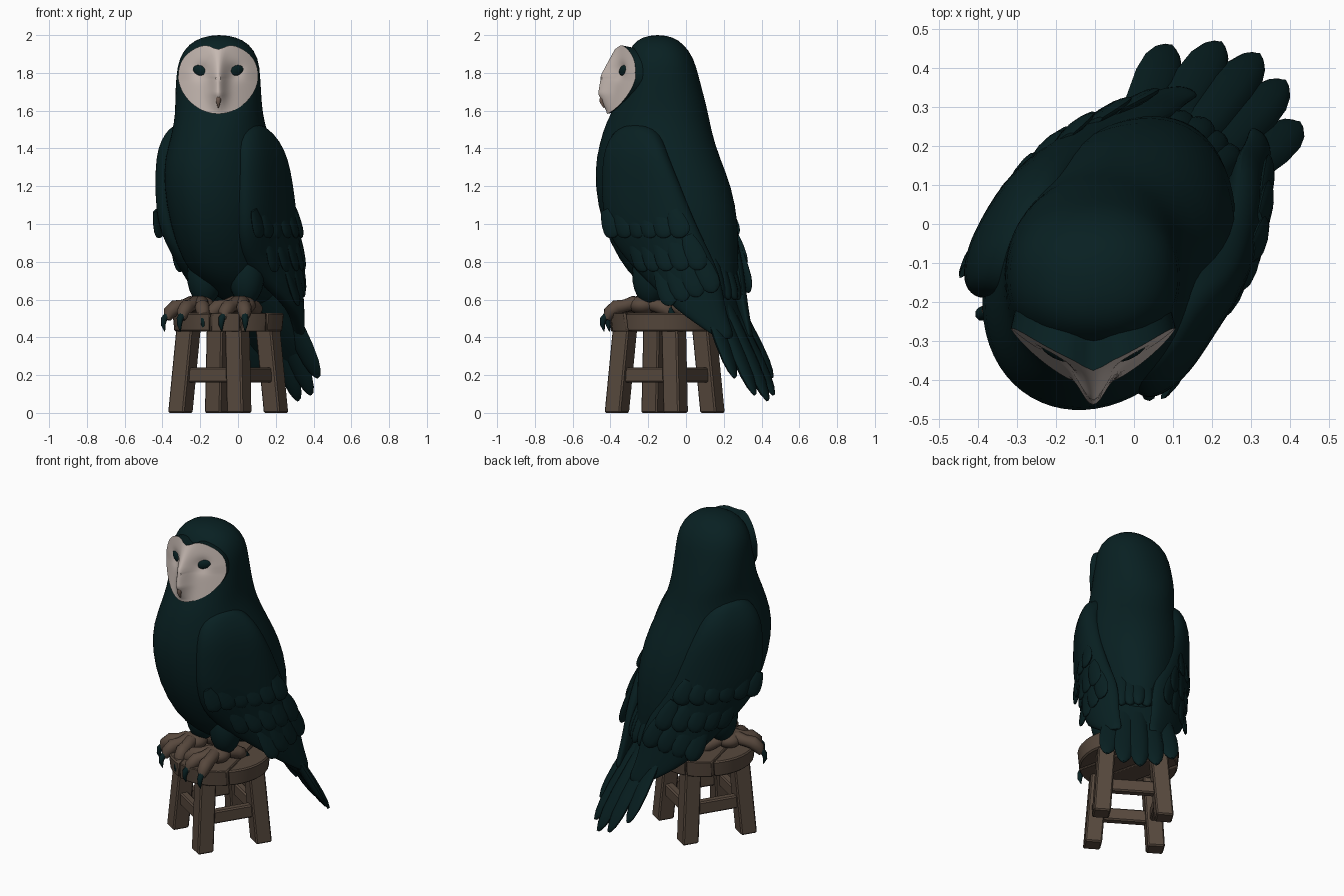
import bpy, bmesh, math
from mathutils import Vector, Matrix

if "Cube" in bpy.data.objects:
    bpy.data.objects.remove(bpy.data.objects["Cube"])

def material(name, c):
    m = bpy.data.materials.new(name)
    m.diffuse_color = (*c, 1)
    m.use_nodes = True
    m.node_tree.nodes["Principled BSDF"].inputs["Base Color"].default_value = m.diffuse_color
    return m

TEAL = material("dark teal plumage", (0.0025, 0.0145, 0.016))
PALE = material("pale face", (0.56, 0.48, 0.44))
WOOD = material("brown wood", (0.095, 0.066, 0.047))
SKIN = material("brown feet", (0.095, 0.064, 0.046))
BEAK = material("beak brown", (0.17, 0.115, 0.09))

YAW = math.radians(31)          # the body is turned, the head looks straight ahead
CS, SN = math.cos(YAW), math.sin(YAW)

def W(u, v, z):
    """body frame (u sideways, v backward) to world; the axis bends a little at the back"""
    u += .13 * max(0, v)
    return Vector((-0.06 + u * CS + v * SN, -0.08 - u * SN + v * CS, z))

def D(u, v, z):
    """direction in the body frame"""
    return Vector((u * CS + v * SN, -u * SN + v * CS, z))

def clamp(x):
    return min(1, max(0, x))

def power(x, p):
    return math.copysign(abs(x) ** p, x)

def finish(name, bm, mats, smooth=True, angle=50):
    bmesh.ops.recalc_face_normals(bm, faces=bm.faces)
    me = bpy.data.meshes.new(name)
    bm.to_mesh(me)
    bm.free()
    ob = bpy.data.objects.new(name, me)
    bpy.context.collection.objects.link(ob)
    for m in mats:
        me.materials.append(m)
    if smooth:
        bpy.ops.object.select_all(action='DESELECT')
        ob.select_set(True)
        bpy.context.view_layer.objects.active = ob
        bpy.ops.object.shade_smooth_by_angle(angle=math.radians(angle))
    return ob

def loft(name, rings, mat, sub=0):
    bm = bmesh.new()
    rows = [[bm.verts.new(p) for p in r] for r in rings]
    n = len(rows[0])
    for a, b in zip(rows, rows[1:]):
        for i in range(n):
            bm.faces.new((a[i], a[(i + 1) % n], b[(i + 1) % n], b[i]))
    bm.faces.new(rows[0])
    bm.faces.new(rows[-1])
    ob = finish(name, bm, [mat])
    if sub:
        ob.modifiers.new("smooth", 'SUBSURF').levels = sub
    return ob

def sweep(name, pts, sizes, normal, mat, n=10):
    """elliptical sections (half width, half height) along a path"""
    pts = [Vector(p) for p in pts]
    rings = []
    for i, (p, (w, h)) in enumerate(zip(pts, sizes)):
        d = (pts[min(i + 1, len(pts) - 1)] - pts[max(i - 1, 0)]).normalized()
        side = d.cross(normal).normalized()
        up = side.cross(d)
        rings.append([p + side * w * math.cos(2 * math.pi * k / n)
                      + up * h * math.sin(2 * math.pi * k / n) for k in range(n)])
    return loft(name, rings, mat)

def feather(name, base, tip, normal, w, h):
    prof = [(0, .55), (.2, .8), (.45, 1), (.7, 1.05), (.85, .92), (.94, .65), (.985, .35), (1, .08)]
    sweep(name, [base.lerp(tip, t) for t, _ in prof],
          [(w * s, h * max(s, .3)) for _, s in prof], normal, TEAL)

# head and body: one loft of ellipses (z, centre x, centre y, half width, half depth)
BODY = [(2.0, -.1, -.15, .02, .02), (1.99, -.1, -.15, .09, .08), (1.955, -.1, -.148, .16, .135),
        (1.88, -.102, -.138, .212, .18), (1.78, -.105, -.135, .224, .203), (1.65, -.104, -.135, .23, .238),
        (1.58, -.1, -.14, .234, .26), (1.5, -.098, -.153, .245, .29), (1.35, -.09, -.15, .285, .345),
        (1.2, -.072, -.12, .298, .385), (1.0, -.045, -.085, .285, .39), (.8, -.03, -.035, .235, .34),
        (.7, .01, .0, .195, .29), (.62, .04, .05, .15, .22), (.57, .07, .1, .07, .12)]
rings = []
for z, cx, cy, a, b in BODY:
    k = clamp((1.65 - z) / .3)                   # yaw fades out in the neck
    c, s, p = math.cos(YAW * k), math.sin(YAW * k), .9 + .1 * k
    ring = []
    for i in range(32):
        t = 2 * math.pi * i / 32
        u, v = a * power(math.cos(t), p), b * power(math.sin(t), p)
        ring.append((cx + u * c + v * s, cy - u * s + v * c, z))
    rings.append(ring)
loft("body", rings, TEAL, 1)

# face: heart-shaped disc with a central ridge, the rim band is plumage
def face_y(x, z):
    y = -.268 - .12 * (1 - min(1, abs(x) / .212) ** 1.5)
    y += .025 * max(0, (z - 1.8) / .15) - .03 * max(0, (1.77 - z) / .18)
    y -= .064 * math.exp(-(x / .042) ** 2) * clamp((1.95 - z) / .17) * clamp((z - 1.59) / .1)
    y += .02 * math.exp(-((abs(x) - .092) / .04) ** 2 - ((z - 1.81) / .04) ** 2)
    return y

bm = bmesh.new()
rows, N, R = [], 56, 16
for j in range(1, R + 2):
    s = min(j, R) / R
    row = []
    for i in range(N):
        t = 2 * math.pi * i / N
        x = .212 * math.cos(t) * (1 - .1 * max(0, -math.sin(t)))
        z = .187 * math.sin(t)
        if z > 0:
            z = .187 * math.sin(t) ** .8 - .032 * math.exp(-(x / .045) ** 2)
        x, z = x * s, 1.77 + z * s
        y = face_y(x, z)
        if j > R:                                # back of the rim tucks into the head
            x, y, z = x * .9, y + .09, 1.77 + (z - 1.77) * .9
        row.append(bm.verts.new((x - .105, y, z)))
    rows.append(row)
for j, (a, b) in enumerate(zip(rows, rows[1:])):
    for i in range(N):
        f = bm.faces.new((a[i], a[(i + 1) % N], b[(i + 1) % N], b[i]))
        f.material_index = 1 if j == R - 1 else 0
bm.faces.new(rows[0])
finish("face_disc", bm, [PALE, TEAL])

def ellipsoid(name, loc, size, mat, rot=(0, 0, 0)):
    bpy.ops.mesh.primitive_uv_sphere_add(segments=20, ring_count=12, radius=1, location=loc, rotation=rot)
    ob = bpy.context.object
    ob.name, ob.scale = name, size
    ob.data.materials.append(mat)
    bpy.ops.object.shade_smooth()

# eyes and beak
for s in (-1, 1):
    ellipsoid("eye", (-.105 + s * .096, face_y(.096, 1.81) + .002, 1.812), (.046, .017, .029), TEAL,
              (0, -s * .3, s * .5))
sweep("beak", [(-.104, -.42, 1.70), (-.104, -.44, 1.675), (-.104, -.445, 1.65), (-.104, -.434, 1.615)],
      [(.010, .012), (.015, .016), (.013, .015), (.003, .003)], Vector((0, -1, 0)), BEAK)

# wings: (z, front v, back v, outward scale)
WING = [(1.53, -.13, -.04, .74), (1.505, -.2, .03, .82), (1.44, -.245, .09, .92), (1.35, -.266, .14, .99),
        (1.22, -.272, .2, 1), (1.08, -.268, .255, 1), (.95, -.24, .31, 1), (.85, -.18, .355, 1),
        (.75, -.08, .395, 1), (.65, .06, .415, 1), (.55, .2, .435, 1), (.48, .3, .455, 1),
        (.42, .38, .475, 1), (.39, .43, .47, 1)]

def wing_u(v, z):
    u = .335 - 1.0 * max(0, v - .02) ** 2 - .8 * max(0, -.12 - v) ** 2
    return u - .9 * max(0, 1 - z) * max(0, .2 - v)

for side, label in ((1, "right"), (-1, "left")):
    rings = []
    for z, v0, v1, k in WING:
        ring = []
        th = .07 if z > .7 else .07 - .13 * (.7 - z)
        for i in range(28):
            t = 2 * math.pi * i / 28
            v = (v0 + v1) / 2 + (v1 - v0) / 2 * power(math.cos(t), .85)
            ring.append(W(side * (wing_u(v, z) * k - th + th * power(math.sin(t), .75)), v, z))
        rings.append(ring)
    loft(label + "_wing", rings, TEAL, 1)
    # feather rows: first tip, last tip, count, length
    for (va, za), (vb, zb), count, ln in (((-.16, .93), (.26, .93), 6, .16),
                                         ((.02, .75), (.35, .76), 5, .2),
                                         ((.2, .57), (.41, .64), 4, .24)):
        for i in range(count):
            f = i / (count - 1)
            v, z = va + (vb - va) * f, za + (zb - za) * f
            bv, bz = v - .4 * ln, z + .9 * ln
            base = W(side * (wing_u(bv, bz) - .024), bv, bz)
            tip = W(side * (wing_u(v, z) - .002), v, z)
            feather(label + "_wing_feather", base, tip, D(side, 2 * max(0, v - .02), -.4 * max(0, 1 - z)), .052, .014)

# tail base, tail fan and rump coverts
sweep("tail_base", [W(-.01, .16, .82), W(-.015, .24, .68), W(-.02, .33, .52), W(-.025, .43, .38), W(-.03, .5, .28)],
      [(.15, .1), (.165, .1), (.165, .07), (.16, .04), (.14, .012)], D(0, .8, .5), TEAL, 20)
for k in range(-2, 3):
    feather("tail_feather", W(-.015 + .055 * k, .25 - .01 * abs(k), .76),
            W(-.022 + .096 * k, .635 - .024 * k * k, .065 + .03 * k * k),
            D(0, .8, .5), .058, .03 - .003 * abs(k))
for k in range(-2, 3):
    feather("rump_feather", W(-.02 + .04 * k, .27, .95), W(-.02 + .05 * k, .42 - .012 * abs(k), .6),
            D(0, .9, .3), .045, .03)

# legs and feet: three forward toes with claws and one back toe
for (ax, ay), label in (((-.2, -.15), "left"), ((.02, -.23), "right")):
    ellipsoid(label + "_thigh", (ax + .025, ay + .04, .73), (.095, .095, .16), TEAL)
    ellipsoid(label + "_foot", (ax, ay, .57), (.075, .075, .05), SKIN)
    for deg in (-36, 0, 36, 180):
        a = YAW + math.radians(deg)
        d = Vector((-math.sin(a), -math.cos(a), 0))
        L = .185 if deg != 180 else .16
        P = lambda f, z: Vector((ax, ay, z)) + d * L * f
        up = Vector((0, 0, 1)) + d * .5
        drop = 0 if deg != 180 else .03
        sweep(label + "_toe", [P(0, .57), P(.3, .58), P(.5, .568), P(.75, .56), P(.95, .53 + drop / 2), P(1.03, .495 + drop)],
              [(.035, .035), (.041, .04), (.036, .034), (.041, .04), (.036, .036), (.018, .018)], up, SKIN)
        sweep(label + "_claw", [P(1, .52 + drop), P(1.13, .495 + drop), P(1.15, .465 + drop), P(1.1, .43 + drop)],
              [(.02, .02), (.018, .018), (.013, .013), (.002, .002)], d + Vector((0, 0, .3)), TEAL, 8)

# stool seat: a disc cut into planks
SC = Vector((-.052, -.113, 0))
TURN = math.radians(13)
for i in range(4):
    bm = bmesh.new()
    bmesh.ops.create_cone(bm, cap_ends=True, segments=36, radius1=.285, radius2=.295, depth=.1)
    x0, x1 = -.3 + .15 * i, -.3 + .15 * (i + 1)
    for x, s in ((x0 + .003, -1), (x1 - .003, 1)):
        r = bmesh.ops.bisect_plane(bm, geom=bm.verts[:] + bm.edges[:] + bm.faces[:],
                                   plane_co=(x, 0, 0), plane_no=(s, 0, 0), clear_outer=True)
        edges = [e for e in r["geom_cut"] if isinstance(e, bmesh.types.BMEdge)]
        if edges:
            bmesh.ops.contextual_create(bm, geom=edges)
    bm.transform(Matrix.Translation(SC + Vector((0, 0, .48))) @ Matrix.Rotation(TURN, 4, 'Z'))
    finish("seat_plank", bm, [WOOD], angle=30).modifiers.new("bevel", 'BEVEL').width = .008

# stool legs and crossbars
def beam(name, a, b, w, h, face):
    d = (b - a).normalized()
    side = d.cross(face).normalized()
    up = side.cross(d)
    bm = bmesh.new()
    bmesh.ops.create_cube(bm, size=1)
    for v in bm.verts:
        x, y, z = v.co
        v.co = (a if z < 0 else b) + side * x * w + up * y * h
        if name == "stool_leg":
            v.co.z = 0 if z < 0 else .45
    finish(name, bm, [WOOD], smooth=False).modifiers.new("bevel", 'BEVEL').width = .008

for i in range(4):
    a0 = TURN + i * math.pi / 2
    D0, D1 = (Vector((math.cos(a), math.sin(a), 0)) for a in (a0, a0 + math.pi / 2))
    beam("stool_leg", SC + D0 * .26, SC + D0 * .215 + Vector((0, 0, .45)), .1, .1, (D0 + D1).normalized())
    beam("crossbar", SC + D0 * .24 + Vector((0, 0, .2)), SC + D1 * .24 + Vector((0, 0, .2)), .05, .08, Vector((0, 0, 1)))
